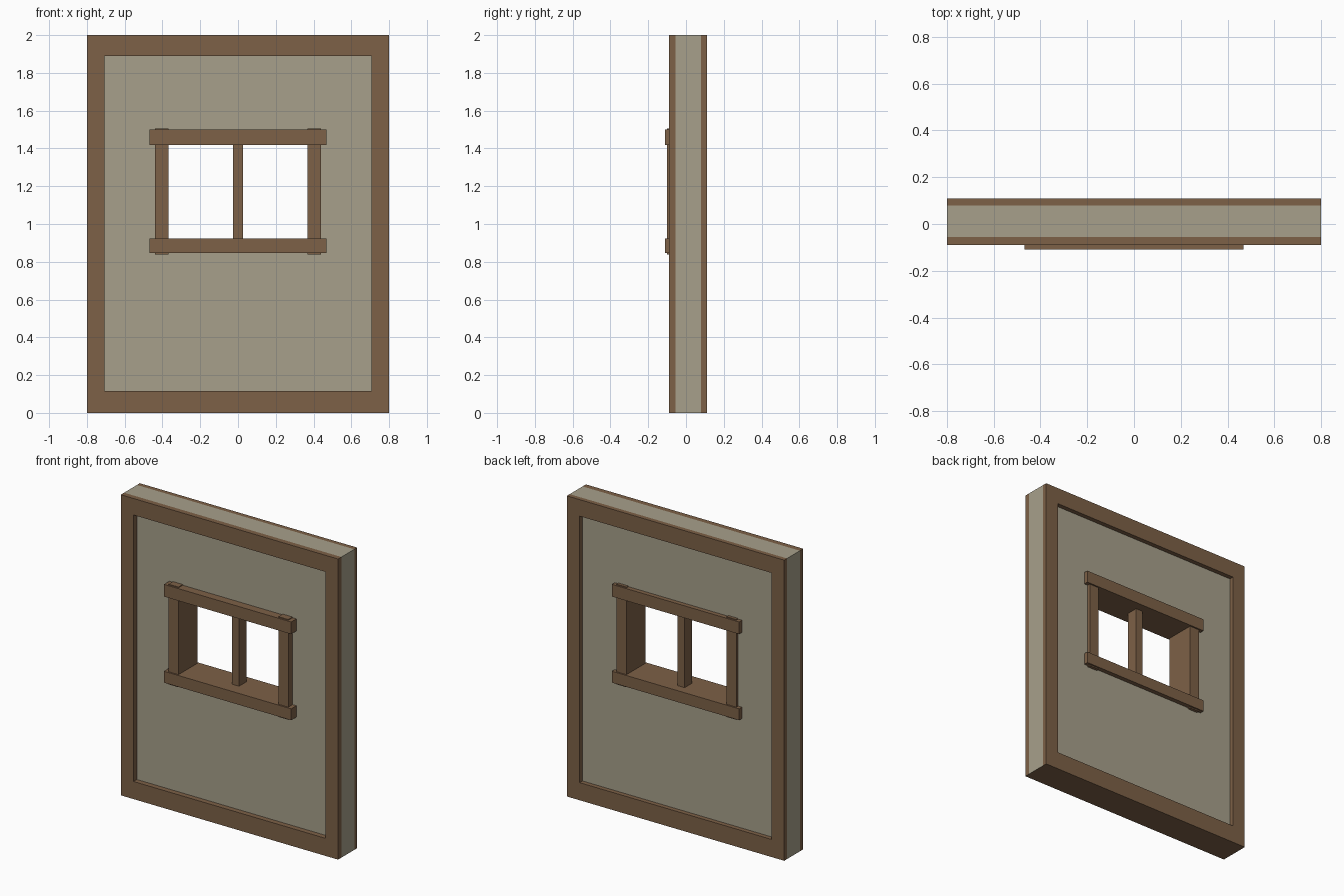
import bpy, bmesh

if "Cube" in bpy.data.objects:
    bpy.data.objects.remove(bpy.data.objects["Cube"])


def material(name, rgb):
    m = bpy.data.materials.new(name)
    m.diffuse_color = (*rgb, 1)
    m.use_nodes = True
    m.node_tree.nodes["Principled BSDF"].inputs["Base Color"].default_value = m.diffuse_color
    return m


wood = material("brown wood", (0.205, 0.119, 0.063))
plaster = material("beige plaster", (0.386, 0.352, 0.258))


def finish(name, bm, *mats):
    bmesh.ops.recalc_face_normals(bm, faces=bm.faces)
    mesh = bpy.data.meshes.new(name)
    bm.to_mesh(mesh)
    bm.free()
    for m in mats:
        mesh.materials.append(m)
    ob = bpy.data.objects.new(name, mesh)
    bpy.context.collection.objects.link(ob)
    return ob


def box(name, x0, x1, y0, y1, z0, z1, mat):
    bm = bmesh.new()
    bmesh.ops.create_cube(bm, size=1)
    for v in bm.verts:
        v.co = (x1 if v.co.x > 0 else x0,
                y1 if v.co.y > 0 else y0,
                z1 if v.co.z > 0 else z0)
    return finish(name, bm, mat)


def ring(name, outer, inner, y0, y1, *mats):
    """Rectangular panel with a rectangular hole; rects are x0, x1, z0, z1."""
    bm = bmesh.new()

    def loop(r, y):
        x0, x1, z0, z1 = r
        return [bm.verts.new((x, y, z))
                for x, z in ((x0, z0), (x1, z0), (x1, z1), (x0, z1))]
    loops = [loop(outer, y0), loop(inner, y0), loop(inner, y1), loop(outer, y1)]
    for a, b in zip(loops, loops[1:] + loops[:1]):
        for i in range(4):
            j = (i + 1) % 4
            bm.faces.new((a[i], a[j], b[j], b[i]))
    return finish(name, bm, *mats)


# Plaster wall with window hole; its underside is wood
outer = (-0.8, 0.8, 0, 2)
wall = ring("plaster_wall", outer, (-0.40, 0.40, 0.88, 1.46),
            -0.055, 0.08, plaster, wood)
for p in wall.data.polygons:
    if p.normal.z < -0.9 and p.center.z < 0.01:
        p.material_index = 1

# Timber border on both faces
border = (-0.706, 0.706, 0.117, 1.89)
ring("front_border", outer, border, -0.09, -0.055, wood)
ring("back_border", outer, border, 0.08, 0.11, wood)

# Window posts, rails and mullion
for side, s in (("left", -1), ("right", 1)):
    xs = sorted((s * 0.368, s * 0.44))
    box(side + "_window_post", *xs, -0.10, 0.10, 0.838, 1.505, wood)
box("window_sill", -0.468, 0.468, -0.11, 0.11, 0.846, 0.922, wood)
box("window_lintel", -0.468, 0.468, -0.11, 0.11, 1.419, 1.50, wood)
box("window_mullion", -0.026, 0.026, -0.026, 0.051, 0.90, 1.44, wood)
